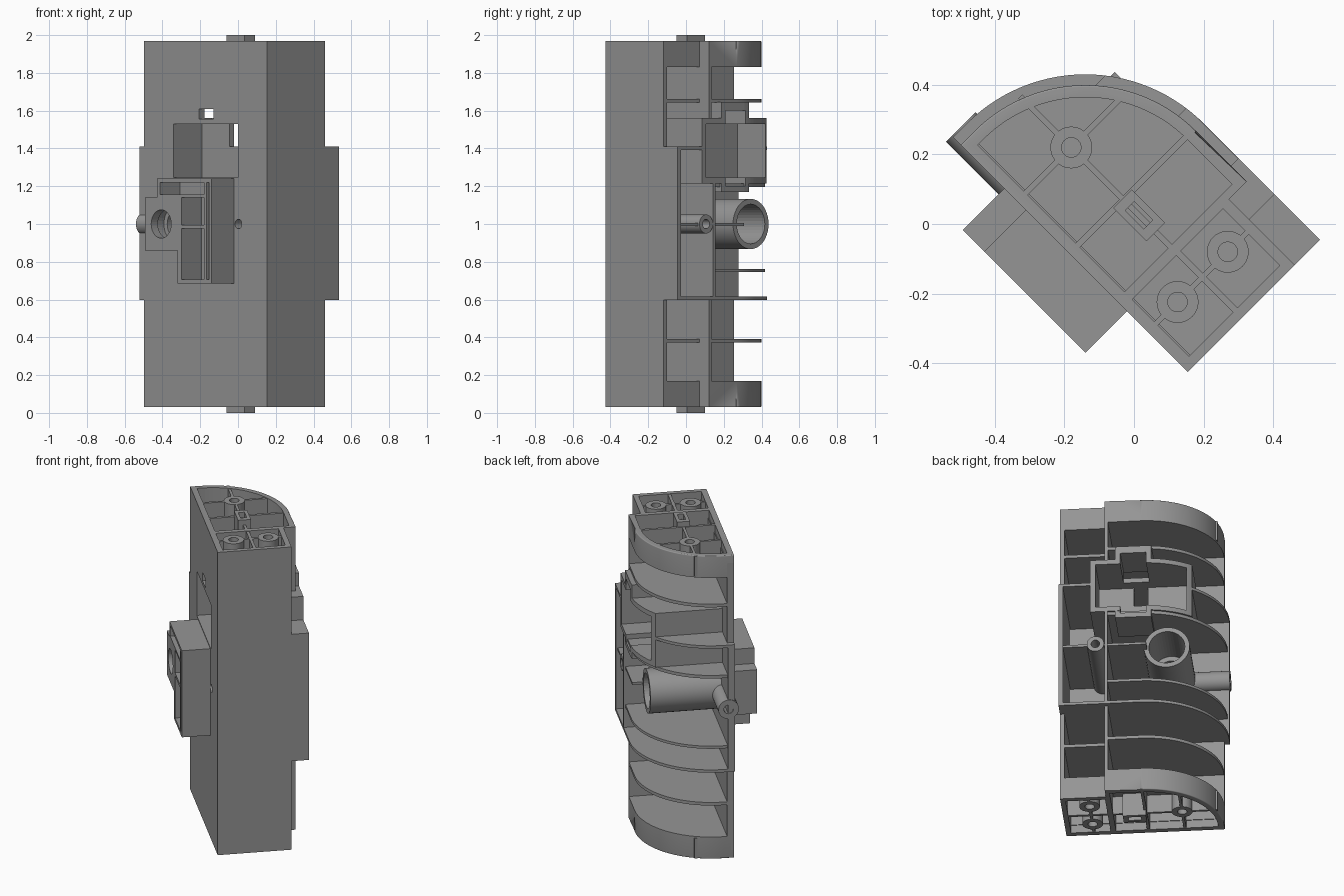
import bpy, bmesh, math
from mathutils import Matrix

if "Cube" in bpy.data.objects:
    bpy.data.objects.remove(bpy.data.objects["Cube"])

# Everything is built square to the housing, then turned 45 degrees about z.
# Local origin sits at mid height so the two end caps can be mirrored.
TURN = math.radians(-45)
MID = 1.0
CU, CV = -0.063, -0.135           # centre of the curved side

grey = bpy.data.materials.new("mid grey plastic")
grey.diffuse_color = (0.30, 0.30, 0.30, 1)
grey.use_nodes = True
grey.node_tree.nodes["Principled BSDF"].inputs["Base Color"].default_value = grey.diffuse_color


def finish(name, bm, helper=False):
    bmesh.ops.recalc_face_normals(bm, faces=bm.faces)
    me = bpy.data.meshes.new(name)
    bm.to_mesh(me)
    bm.free()
    me.materials.append(grey)
    ob = bpy.data.objects.new(name, me)
    bpy.context.collection.objects.link(ob)
    ob.location.z = MID
    ob.rotation_euler.z = TURN
    if helper:
        ob.hide_render = True
        ob.hide_viewport = True
        ob.display_type = 'WIRE'
    else:
        bpy.context.view_layer.objects.active = ob
        ob.select_set(True)
        bpy.ops.object.shade_smooth_by_angle(angle=math.radians(30))
        ob.select_set(False)
    return ob


def prism(name, pts, z0, z1, helper=False, round_edge=0):
    bm = bmesh.new()
    face = bm.faces.new([bm.verts.new((u, v, z0 - MID)) for u, v in pts])
    up = bmesh.ops.extrude_face_region(bm, geom=[face])["geom"]
    bmesh.ops.translate(bm, vec=(0, 0, z1 - z0),
                        verts=[g for g in up if isinstance(g, bmesh.types.BMVert)])
    if round_edge:
        rim = [e for e in bm.edges if all(
            w.co.z > z1 - MID - 1e-4 and w.co.x < 0.14 and
            (w.co.y > -0.14 or w.co.x < -0.5) and w.co.y > -0.2 for w in e.verts)]
        bmesh.ops.bevel(bm, geom=rim, offset=round_edge, segments=5,
                        profile=0.5, affect='EDGES', clamp_overlap=True)
    return finish(name, bm, helper)


def box(name, u0, u1, v0, v1, z0, z1, helper=False):
    return prism(name, [(u0, v0), (u1, v0), (u1, v1), (u0, v1)], z0, z1, helper)


def cyl(name, r, a, b, axis, helper=False):
    """Cylinder from a along the given axis letter to coordinate b."""
    i = "uvz".index(axis)
    length = b - a[i]
    c = list(a)
    c[i] += length / 2
    c[2] -= MID
    rot = (Matrix.Rotation(math.pi / 2, 4, 'Y'), Matrix.Rotation(math.pi / 2, 4, 'X'),
           Matrix.Identity(4))[i]
    bm = bmesh.new()
    bmesh.ops.create_cone(bm, cap_ends=True, segments=40, radius1=r, radius2=r,
                          depth=abs(length), matrix=Matrix.Translation(c) @ rot)
    return finish(name, bm, helper)


def boolean(ob, *cutters, op='DIFFERENCE'):
    for c in cutters:
        m = ob.modifiers.new("cut", 'BOOLEAN')
        m.operation, m.object, m.solver = op, c, 'EXACT'
    return ob


def mirror(ob):
    m = ob.modifiers.new("other end", 'MIRROR')
    m.use_axis = (False, False, True)
    return ob


def outline(r, right, v_low=-0.192, step=None):
    """Footprint: flat front, quarter round side, optional step at the back."""
    pts = [(CU - r, v_low), (right, v_low)]
    pts += [(right, step), (0.143, step), (0.143, CV + r)] if step else [(right, CV + r)]
    n = 28
    for k in range(n + 1):
        t = math.pi / 2 * (1 + k / n)
        pts.append((CU + r * math.cos(t), CV + r * math.sin(t)))
    return pts


SMALL = outline(0.45, 0.41, step=0.243)
LARGE = outline(0.481, 0.41)

# shared holes
window = box("window_cutter", -0.29, 0.192, -0.25, 0.02, 1.245, 1.53, True)
peephole = box("square_hole_cutter", -0.10, 0.01, -0.25, -0.10, 1.555, 1.61, True)
screw_hole = cyl("screw_hole_cutter", 0.025, (0.195, -0.3, 1.0), 0.5, 'v', True)
bore = cyl("bore_cutter", 0.075, (-0.215, -0.5, 1.0), 0.5, 'v', True)
wide_bore = cyl("wide_bore_cutter", 0.105, (-0.215, -0.02, 1.0), 0.5, 'v', True)

# front plate and its wider middle band
boolean(box("front_plate", -0.513, 0.41, -0.192, -0.152, 0.08, 1.92),
        window, peephole, screw_hole, bore)
box("front_plate_edge", -0.544, -0.51, -0.192, -0.152, 0.6, 1.41)

# upright walls
box("end_wall", 0.385, 0.41, -0.192, 0.243, 0.03, 1.97)
box("end_wall_middle", 0.385, 0.41, -0.19, 0.346, 0.6, 1.41)
box("step_wall_low", 0.125, 0.143, -0.16, 0.315, 0.1, 0.61)
box("step_wall_middle", 0.125, 0.143, -0.16, 0.346, 0.61, 1.23)
box("step_wall_high", 0.125, 0.143, -0.16, 0.315, 1.55, 1.9)

# horizontal shelves
prism("low_shelf", SMALL, 0.372, 0.392)
prism("high_shelf", SMALL, 1.642, 1.662)
prism("low_flange", LARGE, 0.597, 0.615)
boolean(prism("high_flange", LARGE, 1.392, 1.41),
        box("flange_gap", -0.33, 0.195, -0.3, 0.4, 1.3, 1.5, True))
boolean(prism("middle_shelf", outline(0.47, 0.143), 0.745, 0.762), bore)
boolean(prism("upper_middle_shelf", outline(0.47, 0.143), 1.195, 1.215))
boolean(box("boss_rib", -0.1, 0.39, -0.16, 0.335, 0.99, 1.005), screw_hole, wide_bore, bore)

# end caps: rounded shell with pockets, ribs and bosses
pocket_left = prism("cap_pocket_left", outline(0.415, 0.118, -0.157), 1.852, 2.1, True)
pocket_right = box("cap_pocket_right", 0.15, 0.38, -0.157, 0.212, 1.852, 2.1, True)
mirror(boolean(prism("end_cap", SMALL, 1.83, 1.97, round_edge=0.045),
               pocket_left, pocket_right))
bosses = [(-0.283, 0.028), (0.247, 0.134), (0.247, -0.07)]
holes = [cyl("boss_hole_cutter", 0.028, (u, v, 1.8), 2.1, 'z', True) for u, v in bosses]
for (u, v), hole in zip(bosses, holes):
    mirror(boolean(cyl("cap_boss", 0.06, (u, v, 1.84), 1.968, 'z'), hole))
ribs = [(-0.49, 0.13, 0.02, 0.036), (-0.291, -0.275, -0.17, 0.25),
        (-0.08, -0.062, -0.17, 0.29), (0.14, 0.39, 0.022, 0.04),
        (0.239, 0.255, -0.17, 0.22)]
for r in ribs:
    mirror(boolean(box("cap_rib", *r, 1.84, 1.967), *holes))
mirror(boolean(box("locating_peg", -0.075, 0.06, -0.01, 0.066, 1.84, 2.0),
               box("peg_slot", -0.045, 0.03, 0.01, 0.046, 1.9, 2.1, True)))

# latch housing: recess from the front and from the back, joined by a slot
limit = prism("latch_limit", LARGE, 1.1, 1.8, True)
recess = [window, peephole,
          box("latch_recess", -0.33, 0.195, 0.055, 0.5, 1.245, 1.53, True),
          box("latch_notch", -0.10, 0.05, 0.12, 0.5, 1.20, 1.60, True),
          box("latch_slot", -0.085, -0.005, -0.1, 0.2, 1.41, 1.53, True)]
latch = box("latch_housing", -0.36, 0.225, -0.17, 0.346, 1.215, 1.56)
boolean(latch, limit, op='INTERSECT')
boolean(latch, *recess)
tab = box("latch_notch_frame", -0.13, 0.08, 0.12, 0.345, 1.17, 1.645)
boolean(tab, limit, op='INTERSECT')
boolean(tab, *recess[2:])

# pivot tube, screw boss and side arm
boolean(cyl("pivot_tube", 0.133, (-0.215, -0.19, 1.0), 0.27, 'v'), bore, wide_bore)
boolean(cyl("screw_boss", 0.05, (0.195, -0.17, 1.0), 0.346, 'v'), screw_hole)
boolean(cyl("side_arm", 0.06, (-0.549, -0.155, 1.0), -0.29, 'u'), bore,
        cyl("arm_hole_cutter", 0.028, (-0.6, -0.155, 1.0), -0.4, 'u', True))

# front bracket with open pockets
bracket = [box("bracket_main", -0.0925, 0.163, -0.36, -0.19, 0.685, 1.24),
           box("bracket_top", -0.248, -0.09, -0.36, -0.19, 1.13, 1.24),
           box("bracket_bearing", -0.336, -0.09, -0.36, -0.19, 0.86, 1.14)]
pockets = [box("pocket_low", -0.064, 0.105, -0.5, -0.21, 0.705, 0.975, True),
           box("pocket_high", -0.064, 0.105, -0.5, -0.21, 0.995, 1.14, True),
           box("pocket_top", -0.225, 0.105, -0.5, -0.21, 1.155, 1.22, True),
           box("pocket_side", 0.125, 0.143, -0.5, -0.21, 0.705, 1.22, True)]
boolean(bracket[0], *pockets)
boolean(bracket[1], pockets[2])
boolean(bracket[2], bore,
        cyl("bearing_groove", 0.1, (-0.215, -0.31, 1.0), -0.24, 'v', True))
